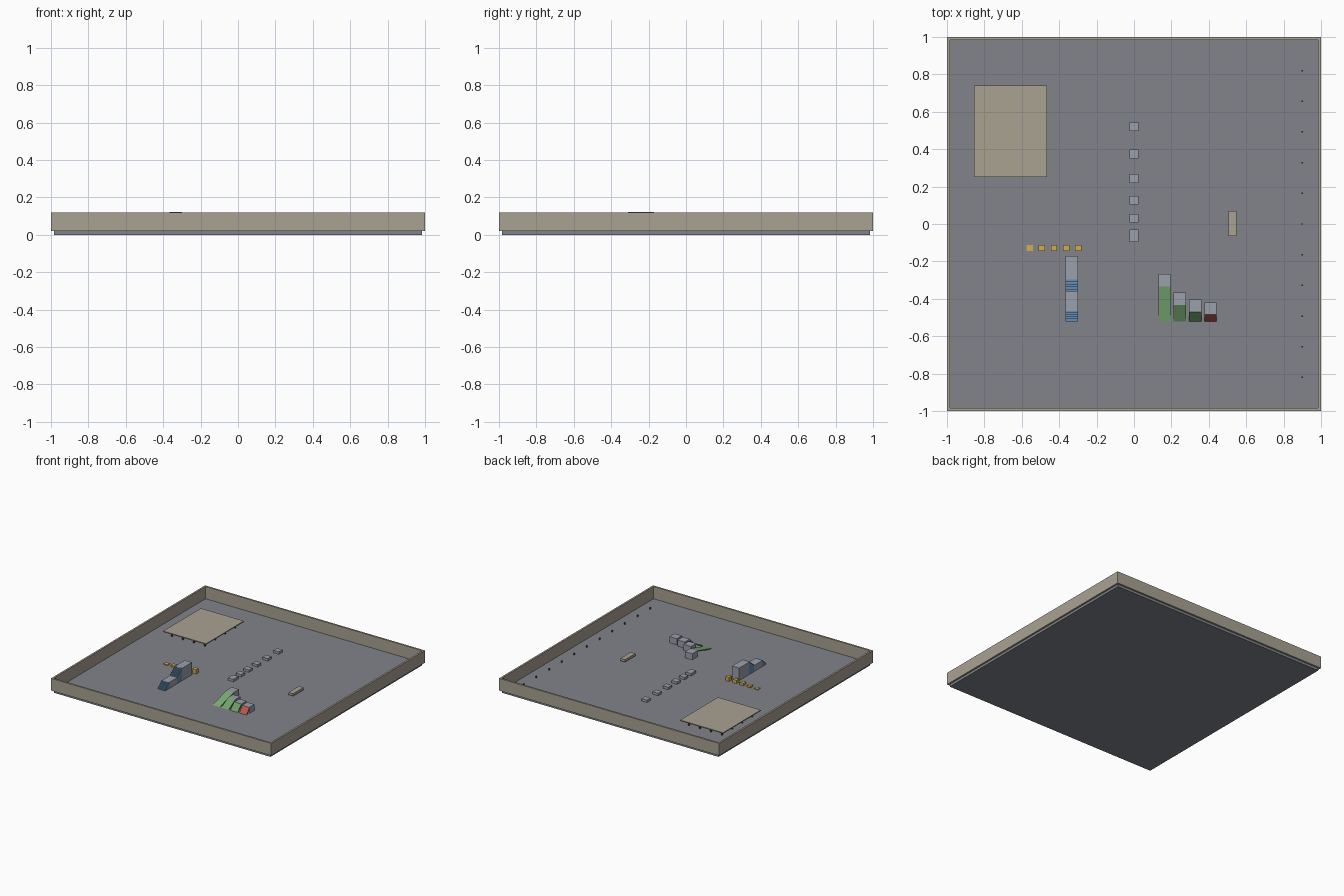
import bpy, bmesh, math

if "Cube" in bpy.data.objects:
    bpy.data.objects.remove(bpy.data.objects["Cube"])

FLOOR = 0.02      # top of the floor slab
STAGE = 0.05      # height of one raised level


def material(name, r, g, b):
    m = bpy.data.materials.new(name)
    m.diffuse_color = (r, g, b, 1)
    m.use_nodes = True
    m.node_tree.nodes["Principled BSDF"].inputs["Base Color"].default_value = m.diffuse_color
    return m


slate = material("slate", 0.22, 0.23, 0.26)
stone = material("stone", 0.33, 0.35, 0.40)
tan = material("tan", 0.40, 0.36, 0.29)
yellow = material("yellow", 0.65, 0.42, 0.08)
blue = material("blue", 0.13, 0.27, 0.45)
dark = material("dark", 0.08, 0.08, 0.09)
ramp_mats = [material("light_green", 0.20, 0.42, 0.18), material("green", 0.17, 0.36, 0.15),
             material("deep_green", 0.16, 0.32, 0.14), material("red", 0.50, 0.10, 0.08)]


def finish(name, bm, mat):
    bmesh.ops.recalc_face_normals(bm, faces=bm.faces)
    mesh = bpy.data.meshes.new(name)
    bm.to_mesh(mesh)
    bm.free()
    mesh.materials.append(mat)
    ob = bpy.data.objects.new(name, mesh)
    bpy.context.collection.objects.link(ob)
    return ob


def box(name, x0, x1, y0, y1, z0, z1, mat):
    bm = bmesh.new()
    bmesh.ops.create_cube(bm, size=1)
    bmesh.ops.scale(bm, vec=(x1 - x0, y1 - y0, z1 - z0), verts=bm.verts)
    bmesh.ops.translate(bm, vec=((x0 + x1) / 2, (y0 + y1) / 2, (z0 + z1) / 2), verts=bm.verts)
    return finish(name, bm, mat)


def extrude_x(name, profile, x0, x1, mat):
    """Closed (y, z) profile swept along x."""
    bm = bmesh.new()
    face = bm.faces.new([bm.verts.new((x0, y, z)) for y, z in profile])
    ext = bmesh.ops.extrude_face_region(bm, geom=[face])
    moved = [v for v in ext["geom"] if isinstance(v, bmesh.types.BMVert)]
    bmesh.ops.translate(bm, vec=(x1 - x0, 0, 0), verts=moved)
    return finish(name, bm, mat)


# floor and boundary walls
I = 0.985
box("floor", -I, I, -I, I, 0, FLOOR, slate)
box("front_wall", -1, 1, -1, -I, FLOOR, 0.12, tan)
box("back_wall", -1, 1, I, 1, FLOOR, 0.12, tan)
box("left_wall", -1, -I, -I, I, FLOOR, 0.12, tan)
box("right_wall", I, 1, -I, I, FLOOR, 0.12, tan)

# low roof on a grid of posts
box("low_roof", -0.855, -0.465, 0.25, 0.74, 0.062, 0.07, tan)
for i in range(4):
    for j in range(4):
        x, y = -0.81 + 0.1 * i, 0.30 + 0.13 * j
        box(f"roof_post_{i}_{j}", x - 0.005, x + 0.005, y - 0.005, y + 0.005, FLOOR, 0.062, dark)

# row of jump blocks with widening gaps
box("jump_start_block", -0.025, 0.025, -0.096, -0.03, FLOOR, 0.04, stone)
for i, y in enumerate((0.03, 0.128, 0.243, 0.374, 0.519)):
    box(f"jump_block_{i}", -0.025, 0.025, y - 0.023, y + 0.023, FLOOR, 0.04, stone)

# floating platform
box("moving_platform", 0.505, 0.547, -0.064, 0.07, 0.03, 0.05, tan)

# yellow blocks of rising height
for i in range(5):
    x = -0.558 + 0.0652 * i
    box(f"height_block_{i}", x - 0.017, x + 0.017, -0.144, -0.111,
        FLOOR, FLOOR + 0.007 * (i + 1), yellow)


# two flights of stairs with landings
def stairs(name, y0, y1, z0, z1, base, steps):
    run, rise = (y1 - y0) / steps, (z1 - z0) / steps
    profile = [(y1, base), (y0, base)]
    for i in range(steps):
        z = z0 + rise * (i + 1)
        profile += [(y0 + run * i, z), (y0 + run * (i + 1), z)]
    extrude_x(name, profile, SX0, SX1, blue)


SX0, SX1 = -0.365, -0.299
stairs("lower_stairs", -0.52, -0.465, FLOOR, 0.07, FLOOR, 5)
box("lower_landing", SX0, SX1, -0.465, -0.362, FLOOR, 0.07, stone)
stairs("upper_stairs", -0.362, -0.298, 0.07, 0.121, FLOOR, 5)
box("upper_landing", SX0, SX1, -0.298, -0.17, FLOOR, 0.122, stone)

# sloped plates of growing steepness, each leading to a block
FRONT, THICK = -0.52, 0.008
for i, angle in enumerate((15, 30, 45, 55)):
    x0 = 0.13 + 0.082 * i
    a = math.radians(angle)
    top_y = FRONT + STAGE / math.tan(a)
    dy, dz = THICK * math.sin(a), -THICK * math.cos(a)
    lo, hi = (FRONT, FLOOR), (top_y, FLOOR + STAGE)
    extrude_x(f"ramp_{angle}", [lo, hi, (hi[0] + dy, hi[1] + dz), (lo[0] + dy, lo[1] + dz)],
              x0, x0 + 0.066, ramp_mats[i])
    box(f"ramp_block_{angle}", x0, x0 + 0.066, top_y, top_y + 0.066, FLOOR, FLOOR + STAGE, stone)

# distance markers along the right side
for i in range(-5, 6):
    y = 0.164 * i
    box(f"marker_{i + 5}", 0.896, 0.904, y - 0.004, y + 0.004, FLOOR, 0.036, dark)
